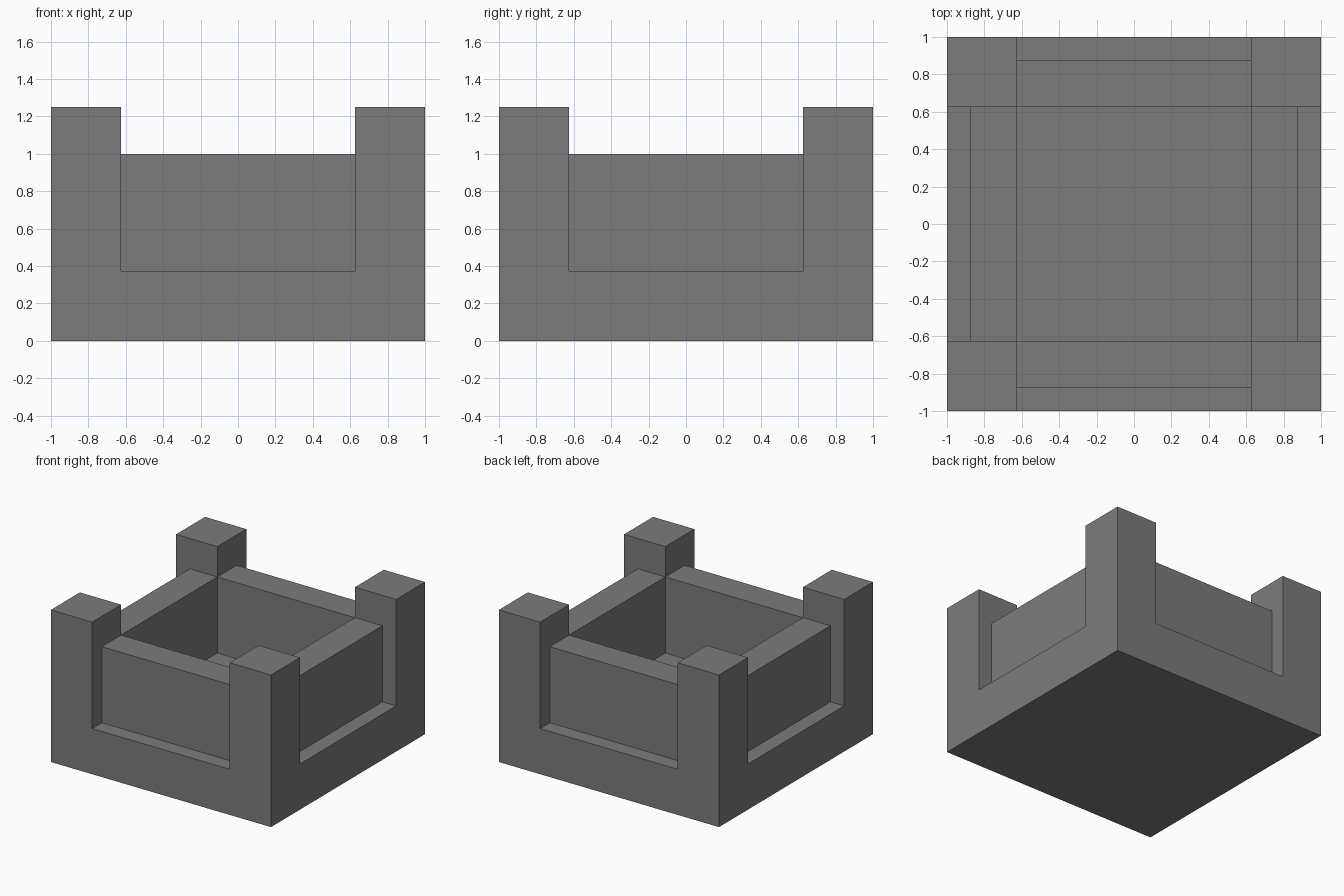
import bpy
import bmesh
import math
from mathutils import Matrix, Vector

cube = bpy.data.objects.get("Cube")
if cube:
    bpy.data.objects.remove(cube, do_unlink=True)

HALF = 1.0        # half width of the base
INNER = 0.625     # inner edge of posts and walls
OUTER = 0.875     # outer face of walls
BASE_TOP = 0.375
WALL_TOP = 1.0
POST_TOP = 1.25

# Single stone colour
stone = bpy.data.materials.new("stone_grey")
stone.use_nodes = True
stone_colour = (0.2, 0.2, 0.2, 1)
stone.diffuse_color = stone_colour
bsdf = next(n for n in stone.node_tree.nodes if n.type == 'BSDF_PRINCIPLED')
bsdf.inputs["Base Color"].default_value = stone_colour


def add_box(bm, low, high):
    low, high = Vector(low), Vector(high)
    size = Matrix.Diagonal((*(high - low), 1))
    bmesh.ops.create_cube(bm, size=1, matrix=Matrix.Translation((low + high) / 2) @ size)


def finish(bm, name):
    bmesh.ops.recalc_face_normals(bm, faces=bm.faces)
    mesh = bpy.data.meshes.new(name)
    bm.to_mesh(mesh)
    bm.free()
    mesh.materials.append(stone)
    obj = bpy.data.objects.new(name, mesh)
    bpy.context.collection.objects.link(obj)
    return obj


# Base slab with the four corner posts raised out of it
bm = bmesh.new()
add_box(bm, (-HALF, -HALF, 0), (HALF, HALF, BASE_TOP))
for axis in ((1, 0, 0), (0, 1, 0)):
    for side in (-INNER, INNER):
        bmesh.ops.bisect_plane(bm, geom=bm.verts[:] + bm.edges[:] + bm.faces[:],
                               plane_co=Vector(axis) * side, plane_no=axis)
corners = []
for face in bm.faces:
    c = face.calc_center_median()
    if face.normal.z > 0.5 and min(abs(c.x), abs(c.y)) > INNER:
        corners.append(face)
raised = bmesh.ops.extrude_face_region(bm, geom=corners)["geom"]
bmesh.ops.delete(bm, geom=[f for f in corners if f.is_valid], context='FACES_ONLY')
top_verts = [g for g in raised if isinstance(g, bmesh.types.BMVert)]
bmesh.ops.translate(bm, verts=top_verts, vec=(0, 0, POST_TOP - BASE_TOP))
bmesh.ops.dissolve_limit(bm, angle_limit=math.radians(1), verts=bm.verts[:], edges=bm.edges[:])
finish(bm, "base_with_corner_posts")

# Recessed wall between each pair of posts
for i, name in enumerate(("front_wall", "left_wall", "back_wall", "right_wall")):
    bm = bmesh.new()
    add_box(bm, (-INNER, -OUTER, BASE_TOP), (INNER, -INNER, WALL_TOP))
    bmesh.ops.rotate(bm, verts=bm.verts[:], cent=(0, 0, 0),
                     matrix=Matrix.Rotation(i * math.pi / 2, 3, 'Z'))
    finish(bm, name)
